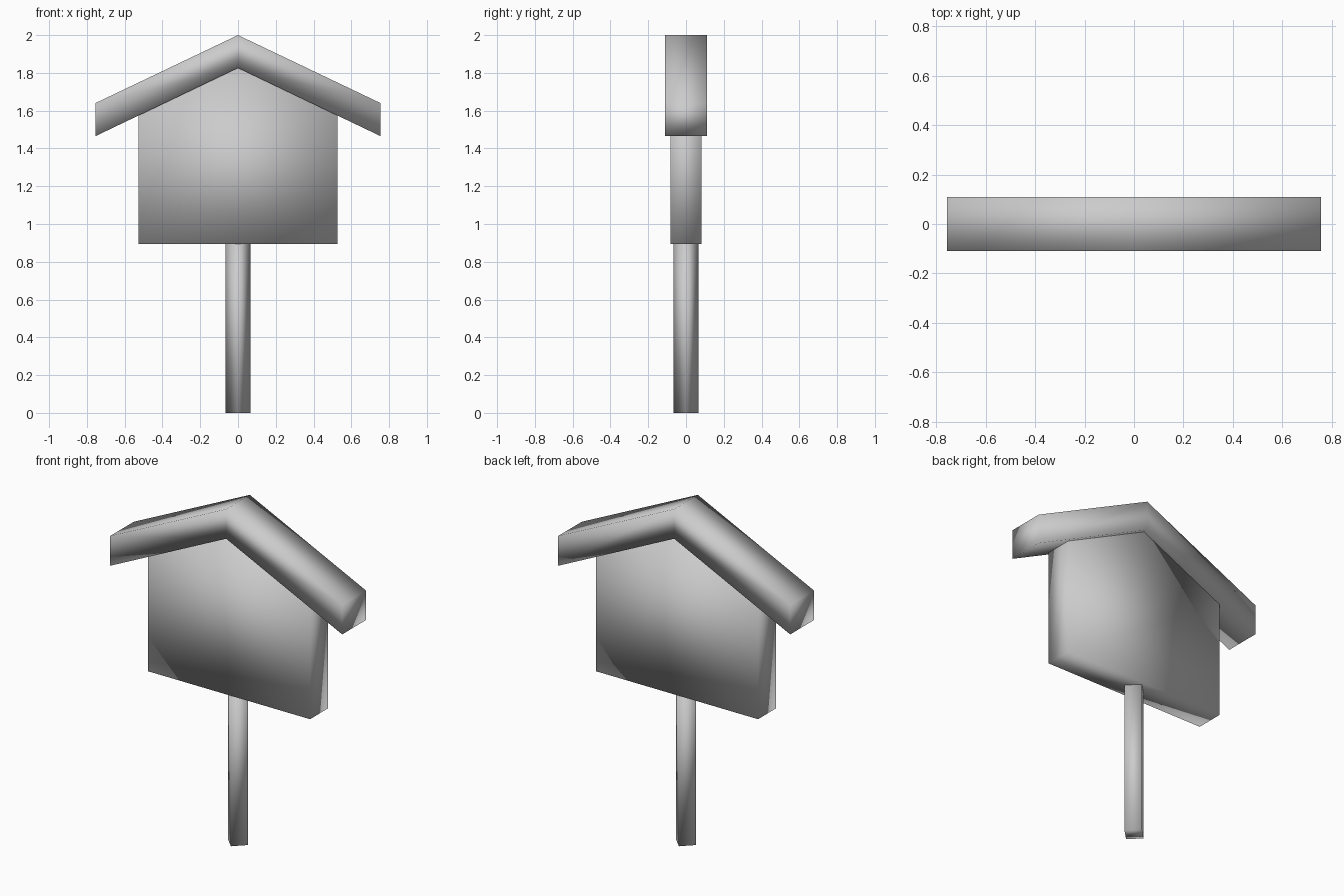
import bpy
import bmesh
from mathutils import Vector

cube = bpy.data.objects.get("Cube")
if cube:
    bpy.data.objects.remove(cube, do_unlink=True)

# One plain grey for the whole sign
grey = bpy.data.materials.new("plain_grey")
grey.use_nodes = True
grey.diffuse_color = (0.6, 0.6, 0.6, 1)
grey.node_tree.nodes["Principled BSDF"].inputs["Base Color"].default_value = (0.6, 0.6, 0.6, 1)


def extrude_part(name, outline, direction):
    """Extrude a closed outline along a direction into a smooth-shaded solid."""
    bm = bmesh.new()
    base = bm.faces.new([bm.verts.new(p) for p in outline])
    result = bmesh.ops.extrude_face_region(bm, geom=[base], use_keep_orig=True)
    moved = [v for v in result["geom"] if isinstance(v, bmesh.types.BMVert)]
    bmesh.ops.translate(bm, verts=moved, vec=Vector(direction))
    bmesh.ops.recalc_face_normals(bm, faces=bm.faces)
    for face in bm.faces:
        face.smooth = True
    mesh = bpy.data.meshes.new(name)
    bm.to_mesh(mesh)
    bm.free()
    mesh.materials.append(grey)
    obj = bpy.data.objects.new(name, mesh)
    bpy.context.collection.objects.link(obj)
    return obj


def front_profile(points, half_depth):
    return [(x, -half_depth, z) for x, z in points], (0, 2 * half_depth, 0)


# Four-sided post with its corners on the axes
r = 0.066
extrude_part("post", [(r, 0, 0), (0, r, 0), (-r, 0, 0), (0, -r, 0)], (0, 0, 0.91))

# Gabled board
board = [(-0.527, 0.895), (0.527, 0.895), (0.527, 1.58), (0, 1.83), (-0.527, 1.58)]
extrude_part("board", *front_profile(board, 0.083))

# Chevron roof with plumb-cut eaves
roof = [(-0.755, 1.465), (0, 1.826), (0.755, 1.465),
        (0.755, 1.64), (0, 2.0), (-0.755, 1.64)]
extrude_part("roof", *front_profile(roof, 0.11))
